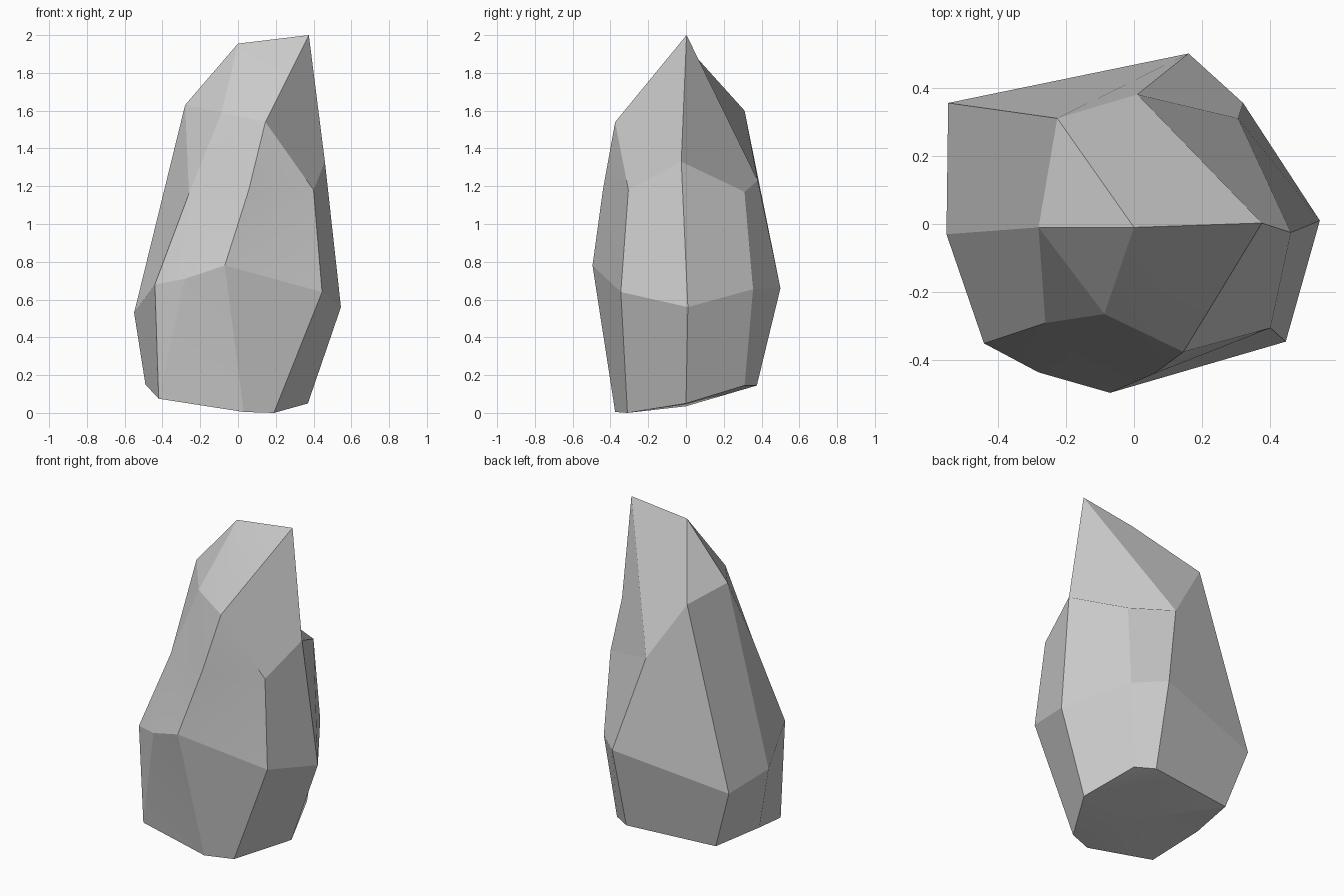
import bpy
import bmesh

if "Cube" in bpy.data.objects:
    bpy.data.objects.remove(bpy.data.objects["Cube"])

# Three rough eight-sided rings, counter-clockwise from +x
base = [(.37, 0, .05), (.26, .31, .145), (.15, .375, .145), (-.42, .305, .14),
        (-.49, -.025, .15), (-.42, -.335, .075), (.03, -.375, .005), (.19, -.31, 0)]
belly = [(.545, .01, .56), (.32, .355, .655), (.16, .5, .66), (-.545, .355, .52),
         (-.55, -.03, .53), (-.44, -.35, .68), (-.07, -.495, .78), (.445, -.345, .64)]
shoulder = [(.46, -.025, 1.33), (.305, .31, 1.17), (.01, .38, 1.23), (-.225, .31, 1.6),
            (-.28, -.01, 1.63), (-.26, -.29, 1.16), (.145, -.375, 1.54), (.4, -.305, 1.18)]

bm = bmesh.new()
low, mid, top = [[bm.verts.new(p) for p in ring] for ring in (base, belly, shoulder)]
under = bm.verts.new((0, 0, .035))
crown = bm.verts.new((0, -.01, 1.955))
peak = bm.verts.new((.375, .003, 2))
brow = bm.verts.new((-.087, -.264, 1.59))
bulge = bm.verts.new((-.28, -.435, .71))
ridge = bm.verts.new((.057, -.44, 1.18))


def fan(centre, rim):
    for a, b in zip(rim, rim[1:]):
        bm.faces.new((centre, a, b))


# Sides: plain quads, with extra points on the front belly and front ridge
for i in range(8):
    j = (i + 1) % 8
    if i == 5:
        fan(bulge, [mid[i], low[i], low[j], mid[j]])
        fan(top[i], [mid[i], bulge, mid[j], ridge])
        continue
    bm.faces.new((low[i], low[j], mid[j], mid[i]))
    if i == 6:
        fan(top[j], [top[i], ridge, mid[i], mid[j]])
    else:
        bm.faces.new((mid[i], mid[j], top[j], top[i]))

# Front slope, pushed out at the brow
fan(brow, [crown, top[4], top[5], ridge, top[6], crown])
bm.faces.new((crown, top[6], peak))

# Back slope of the crown
bm.faces.new((crown, peak, top[2], top[3]))
bm.faces.new((crown, top[3], top[4]))

# Pointed peak above two notched ledges on the right
bm.faces.new((top[6], top[7], top[0], peak))
bm.faces.new((top[0], top[1], top[2], peak))

# Underside
fan(under, (low + low[:1])[::-1])

mesh = bpy.data.meshes.new("rock")
bm.to_mesh(mesh)
bm.free()
rock = bpy.data.objects.new("rock", mesh)
bpy.context.collection.objects.link(rock)
bpy.context.view_layer.objects.active = rock
rock.select_set(True)
bpy.ops.object.shade_smooth_by_angle(angle=.2)
